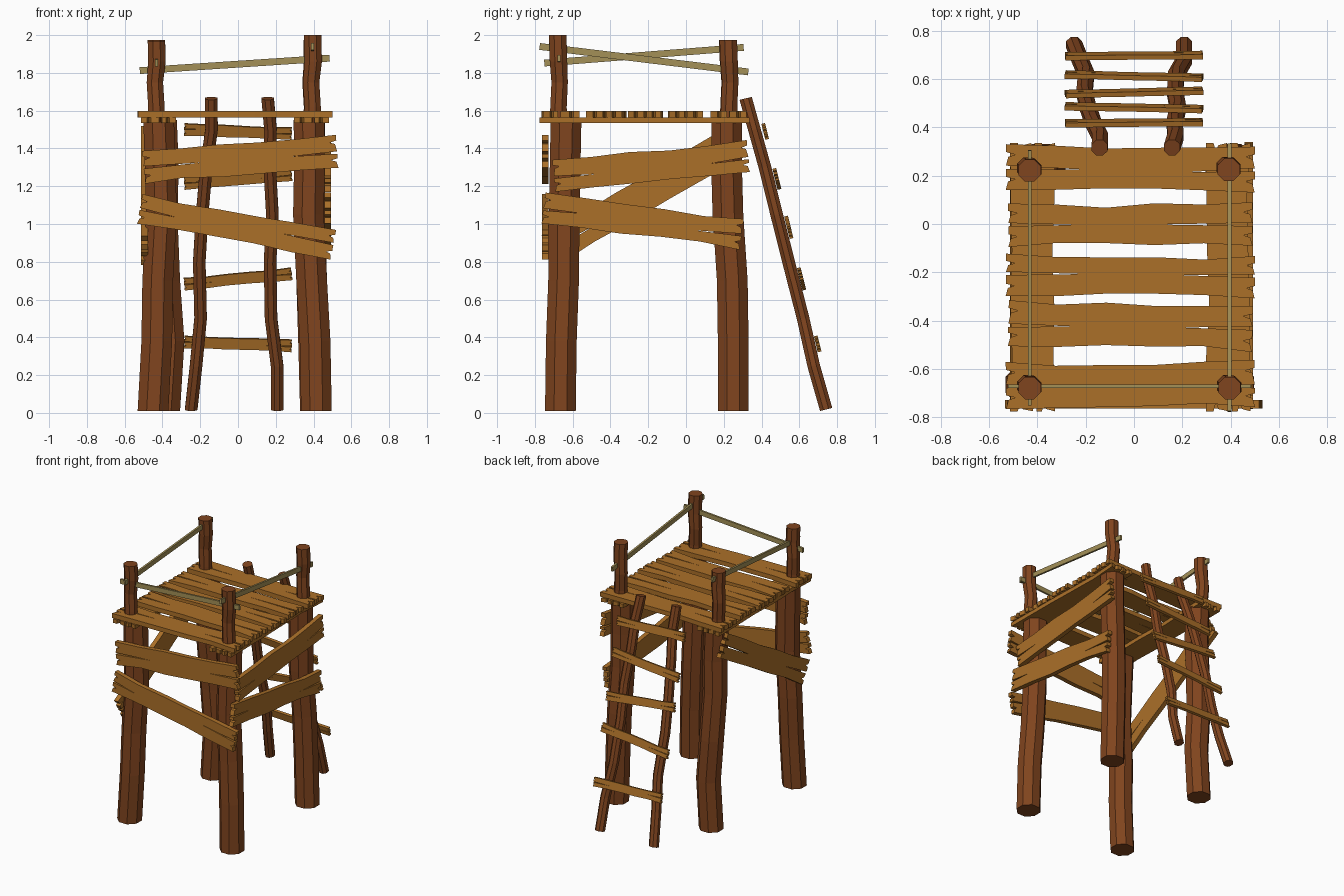
import bpy, bmesh, math, random
from mathutils import Vector

if "Cube" in bpy.data.objects:
    bpy.data.objects.remove(bpy.data.objects["Cube"])

random.seed(7)


def material(name, color):
    m = bpy.data.materials.new(name)
    m.diffuse_color = (*color, 1)
    m.use_nodes = True
    m.node_tree.nodes["Principled BSDF"].inputs["Base Color"].default_value = m.diffuse_color
    return m


LOG = material("dark_log", (0.215, 0.058, 0.013))
PLANK = material("plank_wood", (0.41, 0.162, 0.022))
RAIL = material("weathered_rail", (0.37, 0.28, 0.095))


def finish(name, bm, mat):
    bmesh.ops.recalc_face_normals(bm, faces=bm.faces)
    mesh = bpy.data.meshes.new(name)
    bm.to_mesh(mesh)
    bm.free()
    mesh.materials.append(mat)
    ob = bpy.data.objects.new(name, mesh)
    bpy.context.collection.objects.link(ob)
    return ob


def log(name, rings, sides=8, tilt=0.0):
    """Faceted log through (x, y, z, radius) rings; tilt leans each ring in y."""
    bm = bmesh.new()
    loops = []
    for x, y, z, r in rings:
        loop = []
        for i in range(sides):
            a = 2 * math.pi * (i + 0.5) / sides
            dx, dy = r * math.cos(a), r * math.sin(a)
            loop.append(bm.verts.new((x + dx, y + dy * math.cos(tilt), z + dy * math.sin(tilt))))
        loops.append(loop)
    for a, b in zip(loops, loops[1:]):
        for i in range(sides):
            j = (i + 1) % sides
            bm.faces.new((a[i], a[j], b[j], b[i]))
    bm.faces.new(loops[0])
    bm.faces.new(loops[-1])
    return finish(name, bm, LOG)


def plank(name, p0, p1, width, thick, normal, mat=PLANK, wave=0.008, crack=0.3):
    """Wavy-edged board from p0 to p1 with notched ends and one long split per end."""
    p0, p1 = Vector(p0), Vector(p1)
    u = (p1 - p0).normalized()
    n = Vector(normal)
    n = (n - u * n.dot(u)).normalized()
    v = n.cross(u)
    length, h = (p1 - p0).length, width / 2
    rnd = random.uniform

    def edge(s):
        return [(length * t, s * (h - rnd(0, 2 * wave))) for t in (0.2, 0.4, 0.6, 0.8)]

    def end(x, d):
        # profile across the end from -h to h; d points into the board
        c, k = rnd(-0.15, 0.05) * h, rnd(0.6, 1.0) * crack * length
        return [(x, -h), (x + d * 0.1 * h, -0.62 * h), (x + d * 0.4 * h, -0.52 * h),
                (x, -0.42 * h), (x, c - 0.05 * h), (x + d * k, c + rnd(-0.1, 0.1) * h),
                (x, c + 0.1 * h), (x + d * 0.1 * h, 0.45 * h), (x + d * 0.4 * h, 0.55 * h),
                (x, 0.66 * h), (x, h)]

    if crack:
        pts = edge(-1) + end(length, -1) + edge(1)[::-1] + end(0, 1)[::-1]
    else:
        pts = [(0, -h), (length, -h), (length, h), (0, h)]
    bm = bmesh.new()
    verts = [bm.verts.new(p0 + u * a + v * b - n * thick / 2) for a, b in pts]
    face = bm.faces.new(verts)
    ext = bmesh.ops.extrude_face_region(bm, geom=[face])
    moved = [g for g in ext["geom"] if isinstance(g, bmesh.types.BMVert)]
    bmesh.ops.translate(bm, vec=n * thick, verts=moved)
    return finish(name, bm, mat)


# Corner posts: thick crooked lower log, thin upper log
HEIGHTS = (0.01, 0.38, 0.7, 1.05, 1.3, 1.55)
FRONT_Y = (-0.665, -0.66, -0.648, -0.645, -0.64, -0.635)
BACK_Y = (0.25, 0.25, 0.245, 0.222, 0.215, 0.215)
posts = {
    "front_left": ((-0.45, -0.43, -0.425, -0.405, -0.412, -0.42), FRONT_Y, -0.432, -0.675, 1.97),
    "front_right": ((0.415, 0.408, 0.39, 0.373, 0.378, 0.376), FRONT_Y, 0.395, -0.675, 2.0),
    "back_left": ((-0.388, -0.365, -0.388, -0.402, -0.395, -0.405), BACK_Y, -0.432, 0.225, 1.975),
    "back_right": ((0.41, 0.40, 0.39, 0.378, 0.38, 0.38), BACK_Y, 0.392, 0.228, 1.975),
}
for name, (xs, ys, ux, uy, top) in posts.items():
    log(name + "_post", [(x, y, z, 0.088) for x, y, z in zip(xs, ys, HEIGHTS)])
    log(name + "_upper_post", [(ux, uy, 1.54, 0.05), (ux, uy, 1.62, 0.047),
                               (ux - 0.008, uy + 0.006, 1.75, 0.047),
                               (ux + 0.003, uy, 1.86, 0.05), (ux, uy - 0.004, top, 0.05)])

# Deck: two supports along y, five planks along x
for side, x in (("left", -0.42), ("right", 0.39)):
    plank(side + "_deck_support", (x, -0.775, 1.55), (x, 0.335, 1.55), 0.185, 0.03, (0, 0, 1), crack=0.15)
deck = [(0.235, 0.225, 0.19), (-0.005, 0.0, 0.18), (-0.21, -0.22, 0.175),
        (-0.41, -0.435, 0.19), (-0.668, -0.66, 0.195)]
for i, (y0, y1, w) in enumerate(deck):
    plank(f"deck_plank_{i + 1}", (-0.53 + 0.01 * (i % 2), y0, 1.582),
          (0.50 - 0.01 * (i % 2), y1, 1.582), w, 0.034, (0, 0, 1), wave=0.01, crack=0.42)

# Side boards: two on the front, two on the right, one diagonal brace on the left
plank("front_upper_board", (-0.50, -0.745, 1.30), (0.525, -0.745, 1.385), 0.175, 0.035, (0, -1, 0))
plank("front_lower_board", (-0.52, -0.745, 1.08), (0.505, -0.745, 0.89), 0.16, 0.035, (0, -1, 0))
plank("right_upper_board", (0.475, -0.70, 1.255), (0.475, 0.33, 1.36), 0.17, 0.035, (1, 0, 0))
plank("right_lower_board", (0.475, -0.755, 1.085), (0.475, 0.295, 0.945), 0.165, 0.035, (1, 0, 0))
plank("left_diagonal_brace", (-0.495, -0.72, 0.86), (-0.495, 0.27, 1.44), 0.18, 0.035, (-1, 0, 0))

# Handrails
plank("front_handrail", (-0.52, -0.672, 1.812), (0.485, -0.672, 1.878), 0.036, 0.015, (0, -1, 0), RAIL, crack=0)
plank("right_handrail", (0.395, -0.775, 1.94), (0.395, 0.33, 1.805), 0.036, 0.015, (1, 0, 0), RAIL, crack=0)
plank("left_handrail", (-0.432, -0.75, 1.852), (-0.432, 0.305, 1.935), 0.036, 0.015, (-1, 0, 0), RAIL, crack=0)

# Ladder: two crooked poles leaning on the back edge, five rungs
LEAN = math.radians(14)
LADDER_Z = (0.018, 0.25, 0.5, 0.8, 1.05, 1.3, 1.5, 1.665)
LADDER_Y = (0.742, 0.676, 0.62, 0.543, 0.48, 0.418, 0.362, 0.316)
poles = {
    "left": (-0.248, -0.222, -0.198, -0.205, -0.19, -0.168, -0.14, -0.142),
    "right": (0.207, 0.207, 0.175, 0.17, 0.182, 0.168, 0.172, 0.157),
}
for side, xs in poles.items():
    log(side + "_ladder_pole", [(x, y, z, 0.036) for x, y, z in zip(xs, LADDER_Y, LADDER_Z)], tilt=LEAN)

rungs = [(1.50, 1.48), (1.215, 1.262), (1.01, 0.955), (0.682, 0.737), (0.375, 0.355)]
for i, (zl, zr) in enumerate(rungs):
    yl, yr = (0.787 - 0.247 * z for z in (zl, zr))
    plank(f"ladder_rung_{i + 1}", (-0.285, yl, zl), (0.285, yr, zr), 0.066, 0.02,
          (0, math.cos(LEAN), math.sin(LEAN)), wave=0.003)
